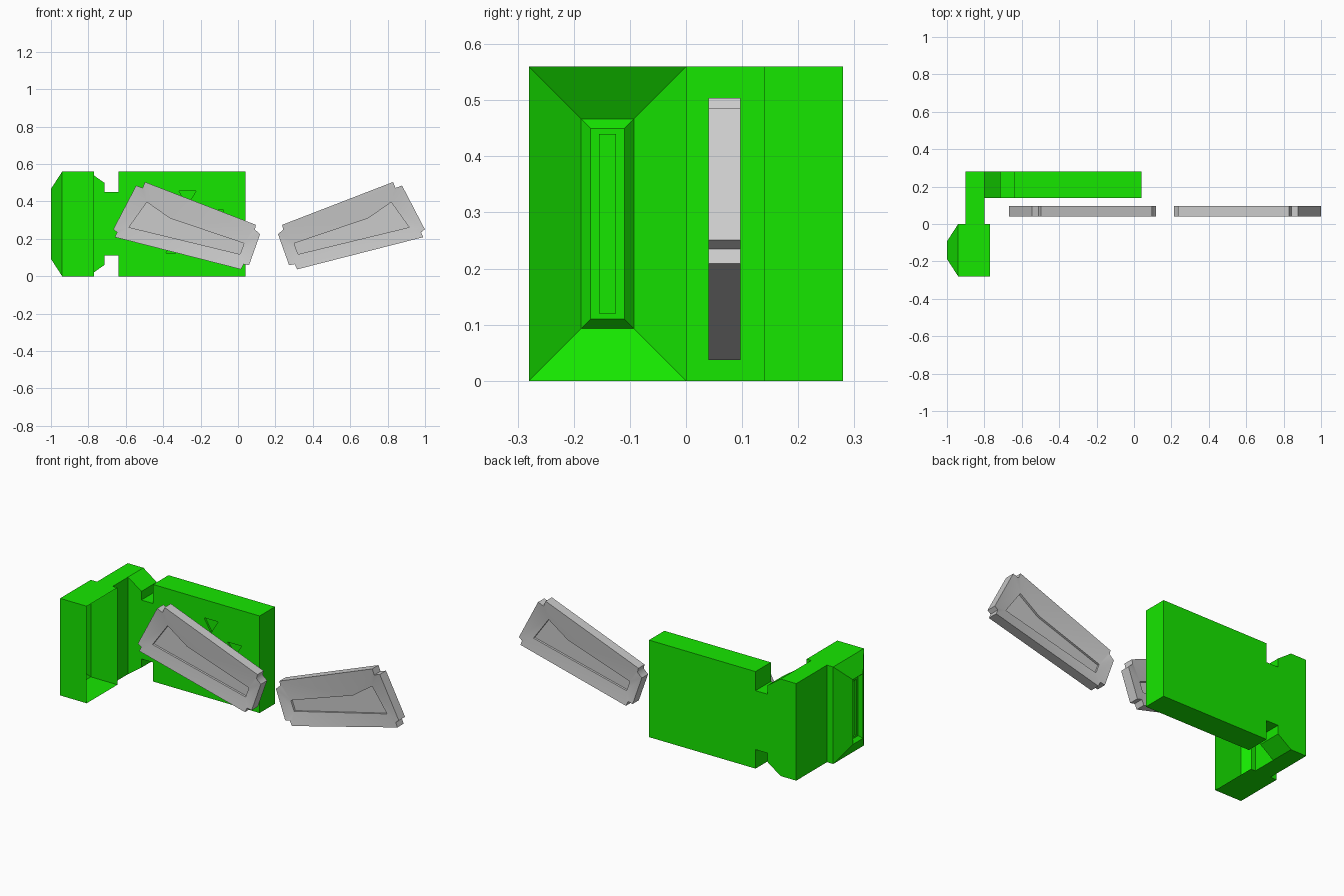
import bpy, bmesh

if "Cube" in bpy.data.objects:
    bpy.data.objects.remove(bpy.data.objects["Cube"])

green = bpy.data.materials.new("green")
green.diffuse_color = (0.008, 0.8, 0.0, 1)
green.use_nodes = True
green.node_tree.nodes["Principled BSDF"].inputs["Base Color"].default_value = green.diffuse_color


def finish(name, bm, mat=None, smooth=False):
    bmesh.ops.recalc_face_normals(bm, faces=bm.faces)
    me = bpy.data.meshes.new(name)
    bm.to_mesh(me)
    bm.free()
    ob = bpy.data.objects.new(name, me)
    bpy.context.collection.objects.link(ob)
    if mat:
        me.materials.append(mat)
    if smooth:
        bpy.ops.object.select_all(action='DESELECT')
        bpy.context.view_layer.objects.active = ob
        ob.select_set(True)
        bpy.ops.object.shade_smooth_by_angle(angle=1.1)
    return ob


def prism(name, outline, y0, y1, mat):
    """Extrude an x/z outline along y."""
    bm = bmesh.new()
    a = [bm.verts.new((x, y0, z)) for x, z in outline]
    b = [bm.verts.new((x, y1, z)) for x, z in outline]
    bm.faces.new(a)
    bm.faces.new(b)
    for i in range(len(a)):
        j = (i + 1) % len(a)
        bm.faces.new((a[i], a[j], b[j], b[i]))
    return finish(name, bm, mat)


# Back plate with a notched neck, mirrored about mid height
half = [(-0.90, 0.28), (-0.80, 0.28), (-0.715, 0.22), (-0.715, 0.17),
        (-0.64, 0.17), (-0.64, 0.28), (0.04, 0.28)]
outline = [(x, 0.28 + h) for x, h in half] + [(x, 0.28 - h) for x, h in reversed(half)]
plate = prism("back_plate", outline, 0.14, 0.28, green)

# Arm joining plate and block
prism("arm", [(-0.90, 0), (-0.80, 0), (-0.80, 0.56), (-0.90, 0.56)], 0, 0.14, green)

# Shallow triangular pockets in the plate front (sign: point down or up)
for i, (cx, cz, s) in enumerate([(-0.27, 0.42, 1), (-0.12, 0.32, 1), (-0.34, 0.16, -1)]):
    cutter = prism(f"pocket_cutter_{i + 1}",
                   [(cx - 0.045, cz + 0.035 * s), (cx + 0.045, cz + 0.035 * s),
                    (cx, cz - 0.04 * s)], 0.1, 0.15, green)
    cutter.hide_render = True
    mod = plate.modifiers.new("pocket", 'BOOLEAN')
    mod.operation = 'DIFFERENCE'
    mod.solver = 'EXACT'
    mod.object = cutter
    bpy.context.view_layer.objects.active = plate
    bpy.ops.object.modifier_apply(modifier=mod.name)
    bpy.data.objects.remove(cutter)

# End block: hollow shell open to the right, chamfered at the left,
# with a shallow stepped pocket in the left end
rings = [(-0.77, 0.14, 0.28), (-0.94, 0.14, 0.28), (-1.0, 0.047, 0.187),
         (-0.98, 0.03, 0.17), (-0.98, 0.015, 0.16), (-0.972, 0.015, 0.16)]
bm = bmesh.new()
loops = [[bm.verts.new((x, -0.14 + sy * hy, 0.28 + sz * hz))
          for sy, sz in ((-1, -1), (1, -1), (1, 1), (-1, 1))] for x, hy, hz in rings]
for a, b in zip(loops, loops[1:]):
    for i in range(4):
        j = (i + 1) % 4
        bm.faces.new((a[i], a[j], b[j], b[i]))
bm.faces.new(loops[-1])
finish("end_block", bm, green)

# Grey trays: notched rim, sloping to a recessed panel on both sides
rim = [(-0.545, 0.485), (-0.51, 0.472), (-0.497, 0.504),
       (0.096, 0.275), (0.090, 0.25), (0.118, 0.225),
       (0.059, 0.059), (0.030, 0.065), (0.016, 0.037),
       (-0.658, 0.209), (-0.647, 0.235), (-0.667, 0.251)]
panel = [(-0.487, 0.396), (-0.364, 0.310), (0.032, 0.176), (0.011, 0.118), (-0.583, 0.262)]
corner = [0, 2, 3, 4]          # panel vertex facing each rim corner


def tray(name, mirror):
    bm = bmesh.new()

    def ring(pts, y):
        return [bm.verts.new((0.332 - x if mirror else x, y, z)) for x, z in pts]

    sides = []
    for y, d in ((0.04, 1), (0.097, -1)):
        outer = ring(rim, y)
        edge = ring(panel, y + 0.013 * d)
        floor = ring(panel, y + 0.025 * d)
        for k in range(4):
            p = edge[corner[k]]
            a, b, c = outer[3 * k:3 * k + 3]
            bm.faces.new((a, b, p))
            bm.faces.new((b, c, p))
            n, q = outer[(3 * k + 3) % 12], edge[corner[(k + 1) % 4]]
            if k == 0:         # long top side passes the panel's bend
                bm.faces.new((c, edge[1], p))
                bm.faces.new((c, n, edge[1]))
                bm.faces.new((n, q, edge[1]))
            else:
                bm.faces.new((c, n, q, p))
        for i in range(5):
            j = (i + 1) % 5
            bm.faces.new((edge[i], edge[j], floor[j], floor[i]))
        bm.faces.new(floor)
        sides.append(outer)
    a, b = sides
    for i in range(12):
        j = (i + 1) % 12
        bm.faces.new((a[i], a[j], b[j], b[i]))
    return finish(name, bm, None, True)


tray("left_tray", False)
tray("right_tray", True)
